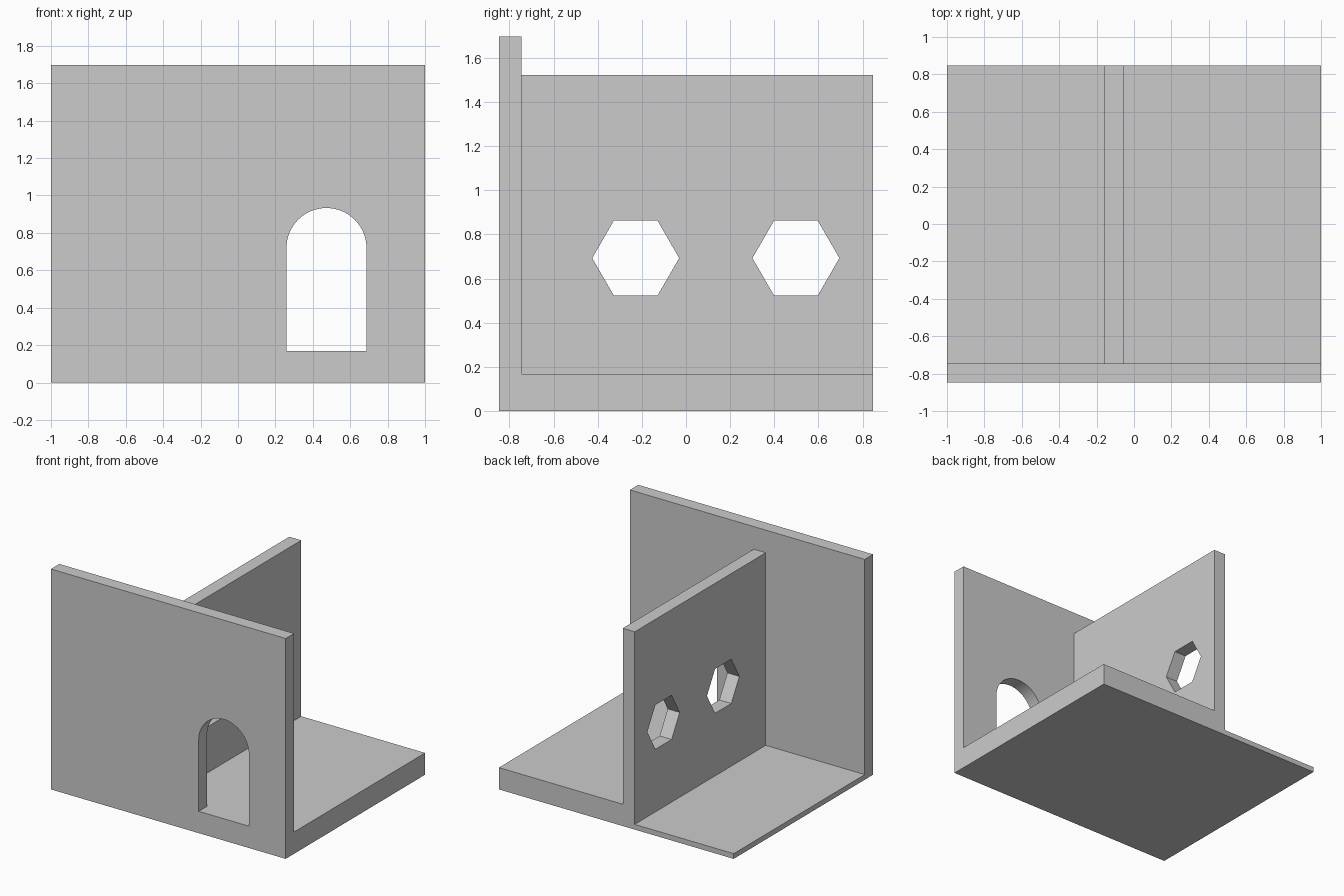
import bpy, bmesh
from math import pi, cos, sin

if "Cube" in bpy.data.objects:
    bpy.data.objects.remove(bpy.data.objects["Cube"])

W, D = 1.0, 0.848            # half width and half depth
FLOOR, THIN = 0.168, 0.04    # floor thickness right and left of the partition
PX0, PX1 = -0.157, -0.055    # partition faces


def prism(name, points, start, end, axis):
    """Extrude a 2D outline along 'X' (points are y, z) or 'Y' (points are x, z)."""
    place = (lambda a, b, t: (t, a, b)) if axis == 'X' else (lambda a, b, t: (a, t, b))
    bm = bmesh.new()
    face = bm.faces.new([bm.verts.new(place(a, b, start)) for a, b in points])
    new = bmesh.ops.extrude_face_region(bm, geom=[face])['geom']
    shift = place(0, 0, end - start)
    bmesh.ops.translate(bm, vec=shift, verts=[g for g in new if isinstance(g, bmesh.types.BMVert)])
    bmesh.ops.recalc_face_normals(bm, faces=bm.faces)
    mesh = bpy.data.meshes.new(name)
    bm.to_mesh(mesh)
    bm.free()
    obj = bpy.data.objects.new(name, mesh)
    bpy.context.collection.objects.link(obj)
    return obj


def combine(target, other, operation):
    """Apply a boolean and discard the helper."""
    mod = target.modifiers.new(other.name, 'BOOLEAN')
    mod.operation, mod.solver, mod.object = operation, 'EXACT', other
    bpy.context.view_layer.objects.active = target
    bpy.ops.object.modifier_apply(modifier=mod.name)
    bpy.data.objects.remove(other)


# Stepped floor with the partition wall rising from it
building = prism("wall_corner", [(-W, 0), (W, 0), (W, FLOOR), (PX1, FLOOR), (PX1, 1.523),
                                 (PX0, 1.523), (PX0, THIN), (-W, THIN)], -0.8, D, 'Y')

# Front wall
wall = prism("front_wall", [(-W, 0), (W, 0), (W, 1.697), (-W, 1.697)], -D, -0.746, 'Y')
combine(building, wall, 'UNION')

# Arched doorway, flush with the raised floor
cx, r, spring = 0.473, 0.214, 0.719
arch = [(cx + r * cos(pi * i / 32), spring + r * sin(pi * i / 32)) for i in range(33)]
door = prism("doorway", [(cx - r, FLOOR), (cx + r, FLOOR)] + arch, -0.95, -0.7, 'Y')
combine(building, door, 'DIFFERENCE')

# Hexagonal windows in the partition
for cy in (-0.228, 0.498):
    hexagon = [(cy + 0.197 * cos(pi * i / 3), 0.693 + 0.197 * sin(pi * i / 3)) for i in range(6)]
    combine(building, prism("window", hexagon, PX0 - 0.1, PX1 + 0.1, 'X'), 'DIFFERENCE')

# Smooth arch, sharp corners
building.select_set(True)
bpy.context.view_layer.objects.active = building
bpy.ops.object.shade_smooth_by_angle()
